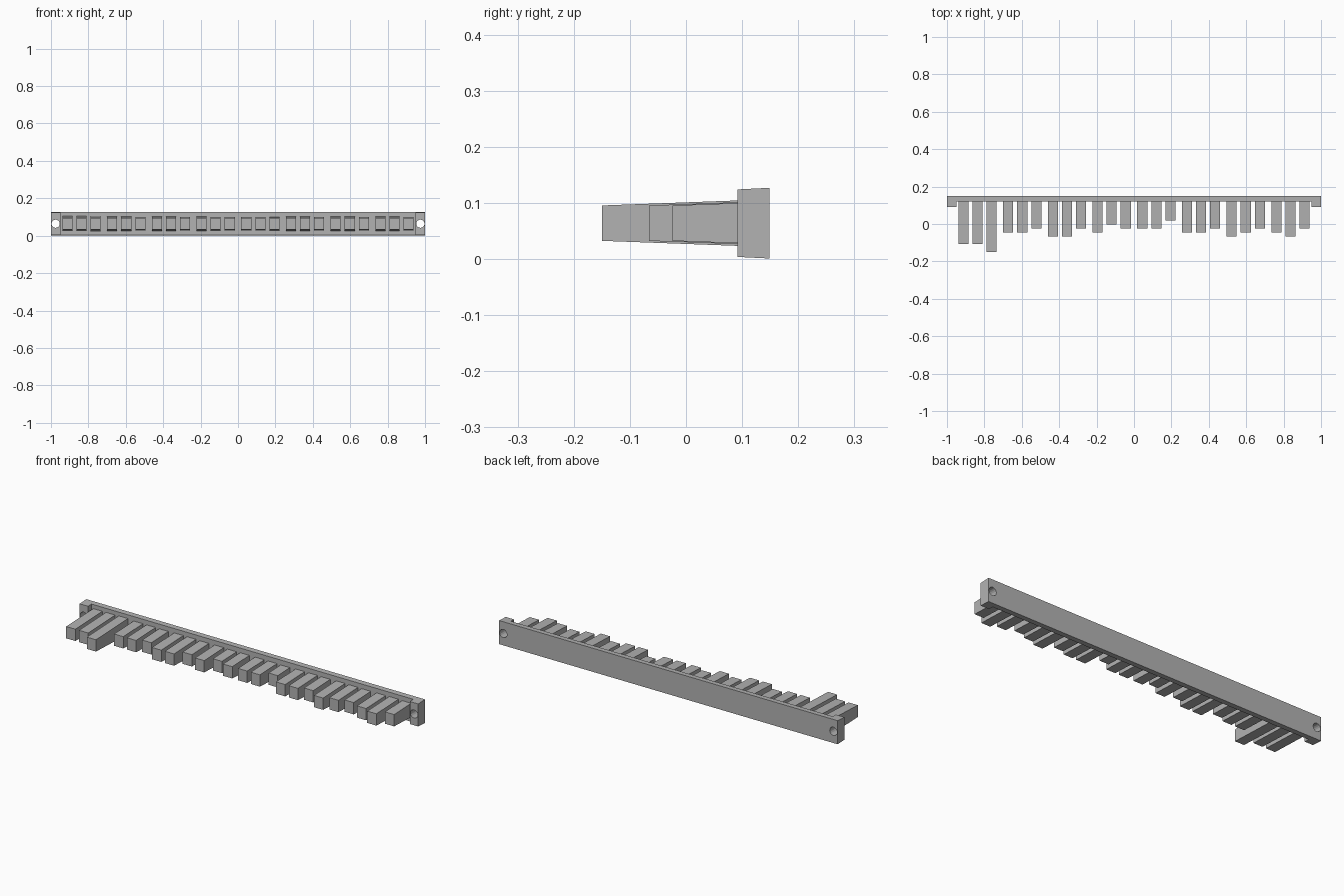
import bpy
import bmesh
import math
from mathutils import Matrix

cube = bpy.data.objects.get("Cube")
if cube:
    bpy.data.objects.remove(cube, do_unlink=True)

grey = bpy.data.materials.new("plain grey")
grey.use_nodes = True
colour = (0.45, 0.45, 0.45, 1)
grey.diffuse_color = colour
grey.node_tree.nodes["Principled BSDF"].inputs["Base Color"].default_value = colour

MID_Z = 0.064
BACK, FRONT, RECESS = 0.149, 0.092, 0.12
END_INNER = 0.95


def make_object(name, bm):
    bmesh.ops.recalc_face_normals(bm, faces=bm.faces)
    mesh = bpy.data.meshes.new(name)
    bm.to_mesh(mesh)
    bm.free()
    mesh.materials.append(grey)
    obj = bpy.data.objects.new(name, mesh)
    bpy.context.collection.objects.link(obj)
    return obj


def drafted_prism(name, outline, half_height):
    """Raise a plan outline about the mid height; half_height(y) gives the draft."""
    bm = bmesh.new()
    low = [bm.verts.new((x, y, MID_Z - half_height(y))) for x, y in outline]
    high = [bm.verts.new((x, y, MID_Z + half_height(y))) for x, y in outline]
    bm.faces.new(low)
    bm.faces.new(high)
    for i in range(len(outline)):
        j = (i + 1) % len(outline)
        bm.faces.new((low[i], low[j], high[j], high[i]))
    return make_object(name, bm)


# Backing bar with a forward block at each end
half_plan = [(1, BACK), (1, FRONT), (END_INNER, FRONT), (END_INNER, RECESS)]
plan = half_plan + [(-x, y) for x, y in reversed(half_plan)]
bar = drafted_prism("backing_bar", plan,
                    lambda y: MID_Z - 0.001 - 0.05 * (BACK - y))

# Screw hole through each end block
for side in (-1, 1):
    bm = bmesh.new()
    bmesh.ops.create_cone(bm, cap_ends=True, segments=16, radius1=0.022,
                          radius2=0.022, depth=0.3,
                          matrix=Matrix.Translation((side * 0.975, RECESS, MID_Z))
                          @ Matrix.Rotation(math.pi / 2, 4, 'X'))
    cutter = make_object("hole_cutter", bm)
    cutter.hide_render = True
    cut = bar.modifiers.new("screw_hole", 'BOOLEAN')
    cut.operation = 'DIFFERENCE'
    cut.solver = 'EXACT'
    cut.object = cutter
    bpy.context.view_layer.objects.active = bar
    bpy.ops.object.modifier_apply(modifier=cut.name)
    bpy.data.objects.remove(cutter, do_unlink=True)

# Drafted teeth in eight groups of three, each with its own length step
length_steps = "668332442312220332432342"
for i, step in enumerate(length_steps):
    group, place = divmod(i, 3)
    x = (group - 3.5) * 0.239 + (place - 1) * 0.0755
    tip = 0.018 - 0.021 * int(step)
    root = RECESS + 0.005
    w = 0.027
    drafted_prism(f"tooth_{i + 1}",
                  [(x - w, tip), (x + w, tip), (x + w, root), (x - w, root)],
                  lambda y: 0.0315 + 0.037 * (y - tip))
